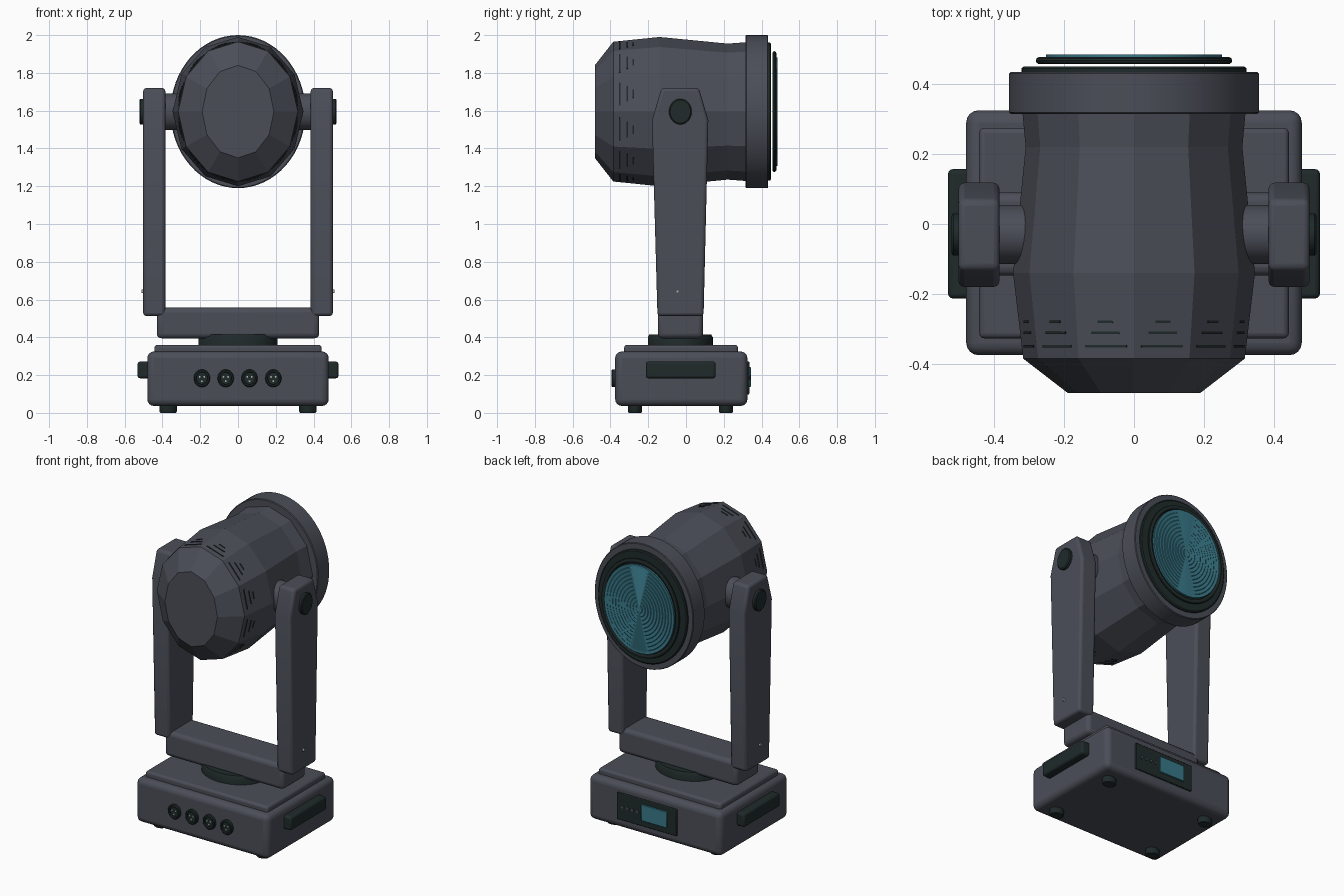
import bpy, bmesh, math
from mathutils import Matrix, Vector

if "Cube" in bpy.data.objects:
    bpy.data.objects.remove(bpy.data.objects["Cube"])


def material(name, rgb):
    m = bpy.data.materials.new(name)
    m.diffuse_color = (*rgb, 1)
    m.use_nodes = True
    m.node_tree.nodes["Principled BSDF"].inputs["Base Color"].default_value = m.diffuse_color
    return m


GREY = material("body_grey", (0.070, 0.076, 0.097))
DARK = material("dark_trim", (0.014, 0.023, 0.023))
TEAL = material("teal_glass", (0.040, 0.190, 0.250))
PALE = material("pale_metal", (0.45, 0.50, 0.50))
HEAD_Z = 1.595      # height of the tilt axis
PIVOT_Y = -0.03     # depth of the tilt axis


def finish(name, bm, mat, bevel=0, segments=3, smooth=True):
    bmesh.ops.recalc_face_normals(bm, faces=bm.faces)
    me = bpy.data.meshes.new(name)
    bm.to_mesh(me)
    bm.free()
    me.materials.append(mat)
    ob = bpy.data.objects.new(name, me)
    bpy.context.collection.objects.link(ob)
    if bevel:
        b = ob.modifiers.new("bevel", 'BEVEL')
        b.width, b.segments, b.limit_method = bevel, segments, 'ANGLE'
    if smooth:
        bpy.ops.object.select_all(action='DESELECT')
        ob.select_set(True)
        bpy.context.view_layer.objects.active = ob
        bpy.ops.object.shade_smooth_by_angle(angle=math.radians(35))
    return ob


def box(name, lo, hi, mat, bevel=0, segments=3):
    lo, hi = Vector(lo), Vector(hi)
    bm = bmesh.new()
    bmesh.ops.create_cube(bm, size=1)
    for v in bm.verts:
        v.co = (lo + hi) / 2 + v.co * (hi - lo)
    return finish(name, bm, mat, bevel, segments)


def lathe(name, profile, mat, axis='Y', centre=(0, 0, 0), n=48, closed=False, smooth=True):
    """Elliptical rings (position, radius a, radius b) joined along an axis."""
    bm = bmesh.new()
    rings = []
    for p, a, b in profile:
        ring = []
        for i in range(n):
            t = math.tau * i / n
            s, c = a * math.sin(t), b * math.cos(t)
            co = {'X': (p, s, c), 'Y': (s, p, c), 'Z': (s, c, p)}[axis]
            ring.append(bm.verts.new(Vector(co) + Vector(centre)))
        rings.append(ring)
    pairs = list(zip(rings, rings[1:]))
    if closed:
        pairs.append((rings[-1], rings[0]))
    else:
        bm.faces.new(rings[0])
        bm.faces.new(rings[-1])
    for r0, r1 in pairs:
        for i in range(n):
            j = (i + 1) % n
            bm.faces.new((r0[i], r0[j], r1[j], r1[i]))
    return finish(name, bm, mat, smooth=smooth)


# Base housing, raised deck, feet and side handles
box("base_housing", (-0.48, -0.375, 0.037), (0.48, 0.325, 0.325), GREY, 0.035, 4)
box("base_deck", (-0.443, -0.327, 0.30), (0.443, 0.275, 0.36), GREY, 0.015)
for sx in (-1, 1):
    for y in (-0.27, 0.212):
        lathe("foot", [(0, 0.041, 0.033), (0.008, 0.046, 0.037), (0.06, 0.046, 0.037)],
              DARK, 'Z', (sx * 0.37, y, 0), 24)
    xs = sorted((sx * 0.46, sx * 0.532))
    box("side_handle", (xs[0], -0.213, 0.183), (xs[1], 0.157, 0.272), DARK, 0.014)

# Four round sockets with three pins each
for x in (-0.191, -0.065, 0.061, 0.187):
    c = (x, 0, 0.183)
    lathe("socket_ring", [(-0.36, 0.043, 0.047), (-0.389, 0.043, 0.047), (-0.394, 0.038, 0.042),
                          (-0.394, 0.031, 0.034), (-0.382, 0.029, 0.032), (-0.36, 0.029, 0.032)],
          DARK, 'Y', c, 28, closed=True)
    lathe("socket_core", [(-0.36, 0.029, 0.032), (-0.385, 0.029, 0.032)], DARK, 'Y', c, 24)
    for k in range(3):
        t = math.tau * k / 3 + math.pi / 6
        lathe("socket_pin", [(-0.38, 0.005, 0.005), (-0.390, 0.005, 0.005)], PALE, 'Y',
              (x + 0.014 * math.cos(t), 0, 0.183 + 0.015 * math.sin(t)), 8)

# Rear control panel with screen and buttons
box("control_panel", (-0.165, 0.315, 0.098), (0.265, 0.335, 0.272), DARK, 0.004, 2)
box("display_screen", (-0.10, 0.33, 0.137), (0.085, 0.343, 0.243), TEAL, 0.002, 1)
for k in range(4):
    lathe("panel_button", [(0.33, 0.010, 0.011), (0.341, 0.009, 0.010)], GREY, 'Y',
          (0.115 + k * 0.036, 0, 0.187), 16)

# Turntable and yoke crossbeam
lathe("turntable", [(0.35, 0.21, 0.172), (0.40, 0.21, 0.172), (0.415, 0.20, 0.164)],
      DARK, 'Z', (0, PIVOT_Y, 0))
box("yoke_crossbeam", (-0.43, -0.148, 0.395), (0.43, 0.09, 0.557), GREY, 0.025)

# Yoke arms: tapered outline extruded sideways, with tilt hubs and caps
ARM = [(-0.151, 0.513), (0.093, 0.513), (0.118, 1.55), (0.068, 1.72), (-0.130, 1.72), (-0.180, 1.55)]
for sx in (-1, 1):
    bm = bmesh.new()
    face = bm.faces.new([bm.verts.new((sx * 0.385, y, z)) for y, z in ARM])
    ext = bmesh.ops.extrude_face_region(bm, geom=[face])["geom"]
    bmesh.ops.translate(bm, vec=(sx * 0.117, 0, 0),
                        verts=[g for g in ext if isinstance(g, bmesh.types.BMVert)])
    finish("yoke_arm", bm, GREY, 0.017)
    pivot = (0, PIVOT_Y, HEAD_Z)
    lathe("tilt_hub", [(sx * 0.27, 0.085, 0.097), (sx * 0.40, 0.085, 0.097)], GREY, 'X', pivot, 32)
    lathe("tilt_cap", [(sx * 0.49, 0.060, 0.068), (sx * 0.517, 0.060, 0.068),
                       (sx * 0.522, 0.054, 0.061)], DARK, 'X', pivot, 32)
    lathe("arm_pin", [(sx * 0.49, 0.008, 0.009), (sx * 0.512, 0.008, 0.009)], PALE, 'X',
          (0, -0.045, 0.643), 12)

# Faceted lamp housing
HC = (0, 0, HEAD_Z)
lathe("lamp_housing", [(-0.483, 0.19, 0.245), (-0.385, 0.317, 0.37), (-0.14, 0.346, 0.395),
                       (0.22, 0.310, 0.360), (0.33, 0.320, 0.368)],
      GREY, 'Y', HC, 12, smooth=False)

# Rows of vent slots, one slot on each facet
bm = bmesh.new()
for y, length in ((-0.35, 0.125), (-0.311, 0.085), (-0.28, 0.045)):
    f = (y + 0.385) / 0.245
    rx, rz = 0.317 + 0.029 * f, 0.37 + 0.025 * f
    for k in range(12):
        a, b = (math.tau * (k + d) / 12 for d in (0, 1))
        p = Vector((rx * math.sin(a), y, rz * math.cos(a)))
        q = Vector((rx * math.sin(b), y, rz * math.cos(b)))
        u = (q - p).normalized()
        v = Vector((0, 1, 0))
        w = u.cross(v)
        rot = Matrix((u, v, w)).transposed().to_4x4()
        m = Matrix.Translation((p + q) / 2) @ rot @ Matrix.Diagonal((length, 0.007, 0.006, 1))
        bmesh.ops.create_cube(bm, size=1, matrix=Matrix.Translation(HC) @ m)
finish("vent_slots", bm, DARK, smooth=False)

# Front rim, bezel and retaining ring
lathe("front_rim", [(0.315, 0.352, 0.400), (0.319, 0.357, 0.405), (0.431, 0.357, 0.405),
                    (0.435, 0.353, 0.401)], GREY, 'Y', HC, 64)
lathe("lens_bezel", [(0.42, 0.322, 0.365), (0.445, 0.322, 0.365), (0.450, 0.316, 0.358)],
      DARK, 'Y', HC, 64)
ring = []
for k in range(10):
    t = math.tau * k / 10
    ring.append((0.4675 + 0.011 * math.sin(t), 0.268 + 0.013 * math.cos(t),
                 0.306 + 0.014 * math.cos(t)))
lathe("retaining_ring", ring, DARK, 'Y', HC, 64, closed=True)

# Stepped lens disc with concentric ridges
lens = [(0.472, 0.252, 0.287)]
STEPS = 12
for k in range(STEPS):
    s = 1 - k / STEPS
    lens.append((0.4845, 0.252 * s, 0.287 * s))
    s -= 0.85 / STEPS
    lens.append((0.4825, 0.252 * s, 0.287 * s))
lathe("ridged_lens", lens, TEAL, 'Y', HC, 64)
